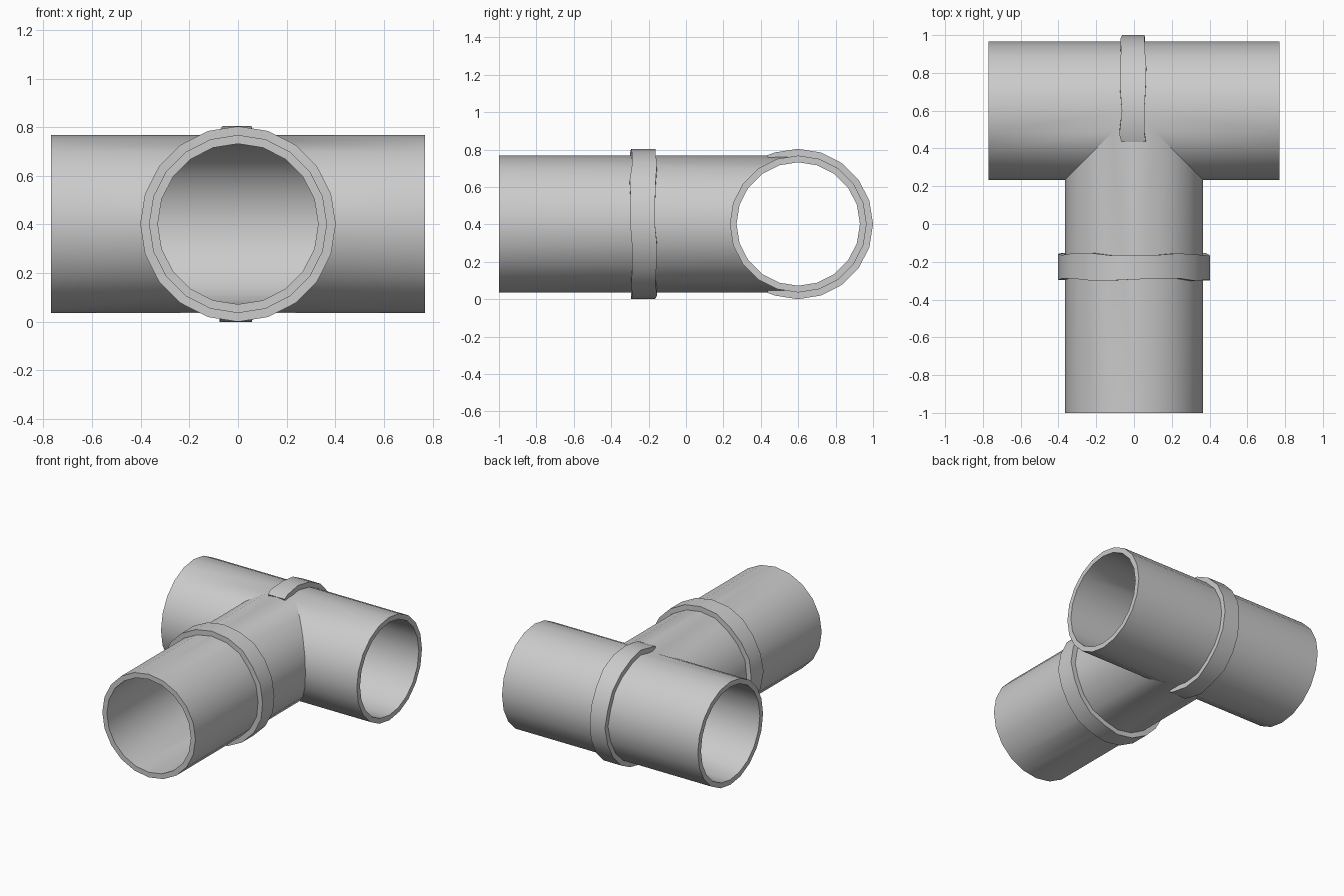
import bpy, bmesh, math, random

if "Cube" in bpy.data.objects:
    bpy.data.objects.remove(bpy.data.objects["Cube"])

random.seed(4)
N = 20                      # sides of every pipe
STEP = 2 * math.pi / N
CY, CZ = 0.6, 0.402         # where the two pipe axes cross
OUTER, INNER = 0.366, 0.33
RUN_END, BRANCH_END = 0.769, -1.0
BAND_OUT, BAND_IN = 0.402, 0.362


def finish(name, bm):
    bmesh.ops.remove_doubles(bm, verts=bm.verts[:], dist=1e-4)
    bmesh.ops.recalc_face_normals(bm, faces=bm.faces[:])
    mesh = bpy.data.meshes.new(name)
    bm.to_mesh(mesh)
    bm.free()
    obj = bpy.data.objects.new(name, mesh)
    bpy.context.collection.objects.link(obj)
    bpy.ops.object.select_all(action='DESELECT')
    obj.select_set(True)
    bpy.context.view_layer.objects.active = obj
    bpy.ops.object.shade_smooth_by_angle(angle=math.radians(30))
    return obj


def bridge(bm, a, b, closed=True):
    for i in range(len(a) if closed else len(a) - 1):
        j = (i + 1) % len(a)
        bm.faces.new((a[i], a[j], b[j], b[i]))


# tee pipe: each half of the run and branch meets along a 45 degree mitre
def tee_pipe():
    bm = bmesh.new()
    for side in (1, -1):
        run_ends, branch_ends = [], []
        for r in (OUTER, INNER):
            run = [(r * math.cos(i * STEP), r * math.sin(i * STEP)) for i in range(N)]
            start = [bm.verts.new((side * max(0, -y), CY + y, CZ + z)) for y, z in run]
            end = [bm.verts.new((side * RUN_END, CY + y, CZ + z)) for y, z in run]
            bridge(bm, start, end)
            run_ends.append(end)
            half = [run[i] for i in range(-N // 4, N // 4 + 1)]
            start = [bm.verts.new((side * x, CY - x, CZ + z)) for x, z in half]
            end = [bm.verts.new((side * x, BRANCH_END, CZ + z)) for x, z in half]
            bridge(bm, start, end, closed=False)
            branch_ends.append(end)
        bridge(bm, *run_ends)
        bridge(bm, *branch_ends, closed=False)
    return finish("tee_pipe", bm)


# slightly uneven joint band; place(u, v, w) maps ring plane and axis to space
def band(name, angles, place, low, high, closed):
    bm = bmesh.new()
    loops = [[] for _ in range(4)]
    for a in angles:
        lo = low + random.uniform(-0.009, 0.007)
        hi = high + random.uniform(-0.007, 0.009)
        for k, (r, w) in enumerate(((BAND_IN, lo), (BAND_OUT, lo),
                                    (BAND_OUT, hi), (BAND_IN, hi))):
            loops[k].append(bm.verts.new(place(r * math.cos(a), r * math.sin(a), w)))
    for k in range(4):
        bridge(bm, loops[k], loops[(k + 1) % 4], closed)
    if not closed:
        for i in (0, -1):
            bm.faces.new([loop[i] for loop in loops])
    return finish(name, bm)


tee_pipe()

# full band around the branch
band("branch_band", [i * STEP for i in range(N)],
     lambda u, v, w: (u, w, CZ + v), -0.293, -0.161, True)

# back band on the run, dying into the branch at top and bottom
tip = math.radians(114)
band("run_band", [-tip] + [i * STEP for i in range(-6, 7)] + [tip],
     lambda u, v, w: (w, CY - 0.002 + u, CZ + v), -0.07, 0.06, False)
